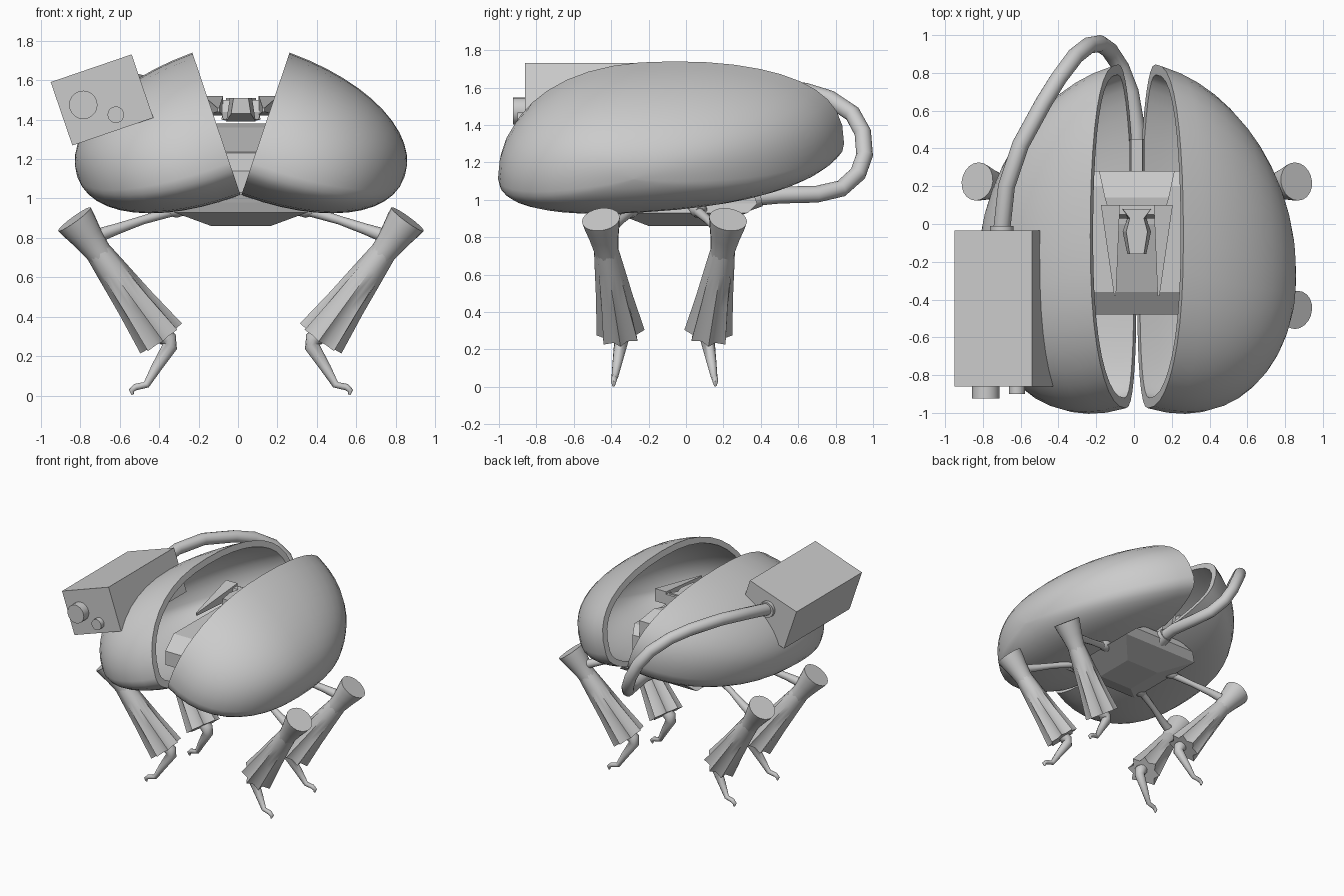
import bpy, bmesh, math
from mathutils import Vector

cube = bpy.data.objects.get("Cube")
if cube:
    bpy.data.objects.remove(cube, do_unlink=True)

grey = bpy.data.materials.new("plain_grey")
grey.use_nodes = True
GREY = (0.6, 0.6, 0.6, 1)
grey.diffuse_color = GREY
for node in grey.node_tree.nodes:
    if node.type == 'BSDF_PRINCIPLED':
        node.inputs["Base Color"].default_value = GREY

# Mirror planes of the paired parts
AXIS_X, AXIS_Y = 0.015, -0.115
SIDES = (("left", 1), ("right", -1))


def skin(name, rings, smooth=None):
    """Bridge equal rings of points into a closed, capped solid."""
    bm = bmesh.new()
    loops = [[bm.verts.new(p) for p in ring] for ring in rings]
    n = len(loops[0])
    for a, b in zip(loops, loops[1:]):
        for i in range(n):
            j = (i + 1) % n
            bm.faces.new((a[i], a[j], b[j], b[i]))
    bm.faces.new(loops[0])
    bm.faces.new(loops[-1])
    bmesh.ops.recalc_face_normals(bm, faces=bm.faces)
    mesh = bpy.data.meshes.new(name)
    bm.to_mesh(mesh)
    bm.free()
    mesh.materials.append(grey)
    obj = bpy.data.objects.new(name, mesh)
    bpy.context.collection.objects.link(obj)
    if smooth:
        bpy.ops.object.select_all(action='DESELECT')
        obj.select_set(True)
        bpy.context.view_layer.objects.active = obj
        bpy.ops.object.shade_smooth_by_angle(angle=math.radians(smooth))


def tube(name, path, radii, ref, sides=12, pleats=None, smooth=40):
    """Round rod along a path; pleats gives the fold depth for each ring."""
    pts = [Vector(p) for p in path]
    rings = []
    for k, p in enumerate(pts):
        t = (pts[min(k + 1, len(pts) - 1)] - pts[max(k - 1, 0)]).normalized()
        u = t.cross(Vector(ref)).normalized()
        v = t.cross(u)
        ring = []
        for i in range(sides):
            a = math.tau * i / sides
            r = radii[k]
            if pleats and i % 2:
                r *= 1 - pleats[k]
            ring.append(p + (u * math.cos(a) + v * math.sin(a)) * r)
        rings.append(ring)
    skin(name, rings, smooth)


def frustum(name, levels):
    """Stack of centred rectangles: (half width, front y, back y, z)."""
    x = AXIS_X
    skin(name, [[(x - w, f, z), (x + w, f, z), (x + w, b, z), (x - w, b, z)]
                for w, f, b, z in levels])


def ramp(name, stations, base):
    """Run of cross-sections along y: (half width, y, top z)."""
    x = AXIS_X
    skin(name, [[(x - w, y, z), (x + w, y, z), (x + w, y, base), (x - w, y, base)]
                for w, y, z in stations])


# Hollow half-egg shells
def soft(value, power):
    return math.copysign(abs(value) ** power, value)


def rim_point(a, ky, kz):
    c, s = soft(math.cos(a), 0.87), soft(math.sin(a), 0.87)
    z = 1.24 + (0.06 * c ** 3 + 0.5 * s if s > 0 else 0.06 * c + 0.21 * s)
    z = 1.37 + (z - 1.37) * kz
    return Vector((0.338 * (z - 1.01), -0.065 + 0.91 * c * ky, z))


def shell_rings(pole, ky, kz, steps=12, sides=40):
    centre = Vector((0.122, -0.065, 1.37))
    for k in range(steps + 1):
        t = math.radians(89.5) * k / steps
        yield [centre + (rim_point(math.tau * i / sides, ky, kz) - centre) * soft(math.cos(t), 0.95)
               + (pole - centre) * soft(math.sin(t), 0.95) for i in range(sides)]


outer = list(shell_rings(Vector((0.83, -0.28, 1.11)), 1, 1))
inner = list(shell_rings(Vector((0.785, -0.27, 1.14)), 0.94, 0.88))
for side, s in SIDES:
    skin(side + "_shell", [[(AXIS_X + s * p.x, p.y, p.z) for p in r]
                           for r in outer[::-1] + inner], 40)

# Central hull and cockpit
frustum("lower_hull", [(0.15, -0.2, 0.12, 0.86), (0.34, -0.38, 0.33, 0.93),
                       (0.28, -0.4, 0.38, 0.98), (0.18, -0.42, 0.36, 1.04)])
ramp("cockpit_floor", [(0.32, -0.48, 1.14), (0.33, -0.36, 1.23),
                       (0.3, 0.2, 1.25), (0.26, 0.28, 1.2)], 1.03)
ramp("cockpit_ramp", [(0.11, -0.36, 1.235), (0.13, 0.0, 1.36),
                      (0.17, 0.14, 1.38), (0.2, 0.28, 1.33)], 1.1)
frustum("rear_rib", [(0.04, 0.26, 0.4, 1.05), (0.04, 0.26, 0.45, 1.2),
                     (0.03, 0.26, 0.45, 1.28)])
skin("head", [[(AXIS_X + s * w, y, z) for s, z in ((-1, lo), (1, lo), (0.75, 1.51), (-0.75, 1.51))]
              for w, y, lo in ((0.05, -0.16, 1.43), (0.075, -0.04, 1.39),
                               (0.05, 0.03, 1.39), (0.1, 0.08, 1.4))])
frustum("head_crossbar", [(0.09, 0.04, 0.1, 1.4), (0.1, 0.03, 0.1, 1.44), (0.1, 0.05, 0.1, 1.5)])
for side, s in SIDES:
    skin(side + "_cockpit_blade", [[(AXIS_X + s * x, y, z) for x, z in
         ((a, lo), (b, lo), (b, hi), (a, hi))] for y, a, b, lo, hi in
         ((0.1, 0.09, 0.19, 1.42, 1.52), (-0.38, 0.11, 0.12, 1.44, 1.46))])

# Side-mounted box with two lenses
tilt = math.radians(18.9)
right, up = Vector((math.cos(tilt), 0, math.sin(tilt))), Vector((-math.sin(tilt), 0, math.cos(tilt)))
mid = Vector((-0.69, 0, 1.5))
skin("equipment_box", [[mid + right * a * 0.217 + up * b * 0.17 + Vector((0, y, 0))
                        for a, b in ((-1, -1), (1, -1), (1, 1), (-1, 1))] for y in (-0.86, -0.035)])
for name, x, z, r, front in (("large_lens", -0.785, 1.475, 0.072, -0.925),
                             ("small_lens", -0.62, 1.425, 0.042, -0.9)):
    tube(name, [(x, front, z), (x, -0.85, z)], [r, r], (1, 0, 0), 20)
tube("hose_collar", [(-0.7, -0.05, 1.55), (-0.7, -0.01, 1.55)], [0.062] * 2, (1, 0, 0), 16)

# Hose from the box around to the back of the hull
hose = [(-0.7, -0.03, 1.55), (-0.675, 0.2, 1.595), (-0.6, 0.42, 1.61), (-0.48, 0.64, 1.58),
        (-0.4, 0.77, 1.54), (-0.31, 0.89, 1.46), (-0.24, 0.945, 1.36), (-0.18, 0.955, 1.24),
        (-0.13, 0.92, 1.14), (-0.07, 0.83, 1.06), (-0.02, 0.7, 1.03), (AXIS_X, 0.5, 1.025),
        (AXIS_X, 0.34, 1.01)]
tube("hose", hose, [0.045] * len(hose), (1, 0, 0), 12, smooth=60)
tube("hose_socket", [(AXIS_X, 0.3, 1.0), (AXIS_X, 0.4, 1.02)], [0.07, 0.055], (1, 0, 0), 12)

# Four legs, mirrored left to right and front to back
knee, cuff = Vector((0.845, -0.455, 0.895)), Vector((0.405, -0.35, 0.29))
for side, sx in SIDES:
    for end, sy in (("front", 1), ("back", -1)):
        name = end + "_" + side

        def part(label, path, radii, **extra):
            tube(name + label, [(AXIS_X + sx * x, AXIS_Y + sy * (y - AXIS_Y), z)
                                for x, y, z in path], radii, (0, 1, 0), **extra)

        part("_hip", [(0.24, -0.27, 0.97), (0.29, -0.28, 0.96), (0.34, -0.3, 0.945),
                      (0.37, -0.305, 0.935)], [0.025, 0.045, 0.045, 0.025])
        part("_thigh", [(0.3, -0.28, 0.95), (0.5, -0.35, 0.89), (0.63, -0.4, 0.845),
                        (0.73, -0.43, 0.81)], [0.028, 0.022, 0.028, 0.036])
        part("_knee", [knee.lerp(cuff, f) for f in (0, 0.05, 0.15, 0.25, 0.4, 0.55)],
             [0.102, 0.096, 0.08, 0.068, 0.06, 0.055], sides=20)
        part("_pleated_shin", [knee.lerp(cuff, f) for f in (0.25, 0.42, 0.7, 1)],
             [0.064, 0.078, 0.1, 0.13], sides=16, pleats=(0, 0.1, 0.2, 0.28), smooth=50)
        part("_foot", [(0.405, -0.35, 0.32), (0.37, -0.345, 0.285), (0.36, -0.345, 0.25),
                       (0.43, -0.365, 0.14), (0.48, -0.38, 0.055), (0.535, -0.385, 0.043),
                       (0.556, -0.387, 0.025), (0.55, -0.387, 0.004)],
             [0.04, 0.046, 0.038, 0.027, 0.018, 0.017, 0.014, 0.006], smooth=60)
